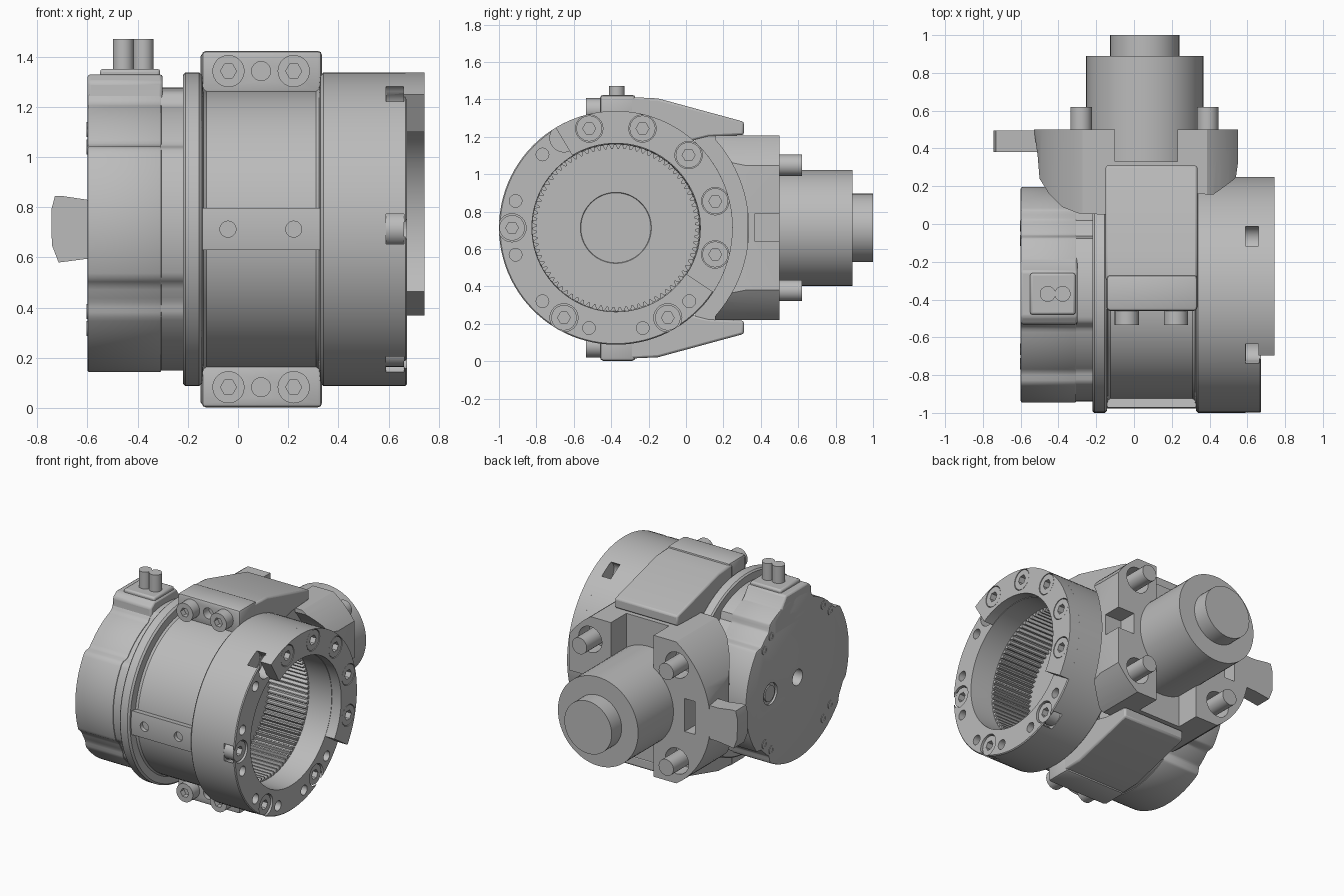
import bpy, bmesh
from math import sin, cos, pi, radians
from mathutils import Vector, Matrix

if "Cube" in bpy.data.objects:
    bpy.data.objects.remove(bpy.data.objects["Cube"], do_unlink=True)

metal = bpy.data.materials.new("grey_metal")
metal.use_nodes = True
metal.diffuse_color = (0.5, 0.5, 0.5, 1)
metal.node_tree.nodes["Principled BSDF"].inputs["Base Color"].default_value = (0.5, 0.5, 0.5, 1)

CY, CZ = -0.375, 0.713          # main axis, running along x
MX = 0.057                      # motor axis, running along y


def finish(name, bm, bevel=0):
    bmesh.ops.recalc_face_normals(bm, faces=bm.faces)
    mesh = bpy.data.meshes.new(name)
    bm.to_mesh(mesh)
    bm.free()
    mesh.materials.append(metal)
    ob = bpy.data.objects.new(name, mesh)
    bpy.context.collection.objects.link(ob)
    if bevel:
        mod = ob.modifiers.new("bevel", 'BEVEL')
        mod.width, mod.segments, mod.limit_method = bevel, 2, 'ANGLE'
    return ob


def place(axis, u, v, t):
    return {'X': (t, u, v), 'Y': (u, t, v), 'Z': (u, v, t)}[axis]


def prism(name, pts, axis, a, b, bevel=0):
    """Extrude a 2D outline along an axis from a to b."""
    bm = bmesh.new()
    low = [bm.verts.new(place(axis, u, v, a)) for u, v in pts]
    high = [bm.verts.new(place(axis, u, v, b)) for u, v in pts]
    bm.faces.new(low)
    bm.faces.new(high)
    for i in range(len(pts)):
        j = (i + 1) % len(pts)
        bm.faces.new((low[i], low[j], high[j], high[i]))
    return finish(name, bm, bevel)


def circle(u, v, r, n=32):
    return [(u + r * cos(2 * pi * i / n), v + r * sin(2 * pi * i / n)) for i in range(n)]


def rod(name, axis, u, v, r, a, b, n=32):
    return prism(name, circle(u, v, r, n), axis, a, b)


def box(name, x, y, z, bevel=0):
    return prism(name, [(x[0], y[0]), (x[1], y[0]), (x[1], y[1]), (x[0], y[1])], 'Z', z[0], z[1], bevel)


def polar(deg, r):
    return CY + r * cos(radians(deg)), CZ + r * sin(radians(deg))


def arc(name, r0, r1, d0, d1, a, b, bevel=0):
    """Ring segment around the main axis."""
    steps = [d0 + (d1 - d0) * i / 40 for i in range(41)]
    pts = [polar(d, r1) for d in steps] + [polar(d, r0) for d in reversed(steps)]
    return prism(name, pts, 'X', a, b, bevel)


def lathe(name, profile, n=96):
    """Revolve (x, radius) points around the main axis."""
    bm = bmesh.new()
    vs = [bm.verts.new((x, CY, CZ + r)) for x, r in profile]
    es = [bm.edges.new(p) for p in zip(vs, vs[1:])]
    bmesh.ops.spin(bm, geom=vs + es, cent=(0, CY, CZ), axis=(1, 0, 0), angle=2 * pi,
                   steps=n, use_merge=True)
    bmesh.ops.remove_doubles(bm, verts=bm.verts, dist=1e-5)
    return finish(name, bm)


def cut(ob, *cutters, op='DIFFERENCE'):
    bpy.context.view_layer.objects.active = ob
    for c in cutters:
        c.hide_render = True
        mod = ob.modifiers.new("cut", 'BOOLEAN')
        mod.operation, mod.object, mod.solver = op, c, 'EXACT'
        for name in [m.name for m in ob.modifiers]:
            bpy.ops.object.modifier_apply(modifier=name)
        bpy.data.objects.remove(c, do_unlink=True)
    return ob


# Socket screw head of unit radius, facing +x, shared by all screws
head = rod("screw_head", 'X', 0, 0, 1, -1.2, 0, 28)
cut(head, rod("socket_cutter", 'X', 0, 0, 0.5, -0.6, 0.1, 6))
head_mesh = head.data
bpy.data.objects.remove(head, do_unlink=True)


def screw(name, pos, r, direction=(1, 0, 0)):
    ob = bpy.data.objects.new(name, head_mesh)
    bpy.context.collection.objects.link(ob)
    turn = Vector((1, 0, 0)).rotation_difference(Vector(direction)).to_matrix().to_4x4()
    ob.matrix_world = Matrix.Translation(pos) @ turn @ Matrix.Scale(r, 4)


# Main body: rear flange, recessed waist, front ring and stepped gear bore
body = lathe("main_body", [
    (-0.22, 0), (-0.22, 0.615), (-0.21, 0.625), (-0.155, 0.625), (-0.143, 0.613), (-0.138, 0.565), (-0.125, 0.555),
    (0.31, 0.555), (0.323, 0.565), (0.328, 0.613), (0.34, 0.625), (0.667, 0.625), (0.673, 0.619),
    (0.673, 0.449), (0.5, 0.446), (0.2, 0.446), (0.2, 0.19), (0.195, 0.187), (0.195, 0)])
for d in range(60, 301, 60):
    cut(body, rod("rim_notch", 'X', *polar(d, 0.59), 0.068, 0.59, 0.661))
for d in (120, 180, 240, 300):
    cut(body, rod("counterbore", 'X', *polar(d, 0.555), 0.075, 0.592, 0.8))
for d in range(135, 316, 30):
    cut(body, rod("bolt_hole", 'X', *polar(d, 0.555), 0.034, 0.5, 0.8, 20))
for d in (180, 240, 300):
    screw("ring_screw", (0.662, *polar(d, 0.555)), 0.068)

# Raised ring segment with screws
segment = arc("raised_segment", 0.452, 0.625, -33.5, 121, 0.66, 0.744)
for d in range(-15, 106, 30):
    cut(segment, rod("counterbore", 'X', *polar(d, 0.55), 0.073, 0.68, 0.8))
    screw("segment_screw", (0.742, *polar(d, 0.55)), 0.069)

# Internal ring gear
TEETH = 80
bm = bmesh.new()
rings = []
for x in (0.19, 0.5):
    inner = []
    for i in range(TEETH * 4):
        r = 0.444 if i % 4 < 2 else 0.423
        inner.append(bm.verts.new((x, *polar(i * 90 / TEETH, r))))
    outer = [bm.verts.new((x, *polar(i * 90 / TEETH, 0.46))) for i in range(TEETH * 4)]
    rings.append((inner, outer))
(i0, o0), (i1, o1) = rings
for k in range(TEETH * 4):
    m = (k + 1) % (TEETH * 4)
    for p, q in ((i0, i1), (i1, o1), (o1, o0), (o0, i0)):
        bm.faces.new((p[k], p[m], q[m], q[k]))
finish("ring_gear", bm)

# Front rib with two holes
rib = arc("front_rib", 0.54, 0.602, 172, 188, -0.145, 0.333)
cut(rib, *[rod("rib_hole", 'Y', x, CZ, 0.032, -1.1, -0.95, 24) for x in (-0.04, 0.222)])

# End housing: scallops as (start angle, end angle, depth)
SCALLOPS = ((42, 54, 0.035), (109, 141, 0.04), (204, 213, 0.02), (306, 318, 0.035))


def housing_outline(shrink=0):
    pts = []
    for d in range(0, 360, 2):
        r = 0.57 - shrink
        for start, end, depth in SCALLOPS:
            r -= depth * max(0, 1 - max(0, start - d, d - end) / 4)
        pts.append(polar(d, r))
    return pts


housing = prism("end_housing", housing_outline(), 'X', -0.6, -0.305, 0.008)
prism("housing_neck", housing_outline(0.006), 'X', -0.31, -0.2)
cut(housing, rod("center_hole", 'X', CY, CZ, 0.055, -0.7, -0.45),
    rod("plug_recess", 'X', CY + 0.3, CZ, 0.075, -0.7, -0.585))
rod("end_plug", 'X', CY + 0.3, CZ, 0.055, -0.595, -0.55)
for d in (42, 54, 126, 138, 222, 234, 306, 318):
    screw("housing_screw", (-0.604, *polar(d, 0.49)), 0.03, (-1, 0, 0))

# Cable outlet on top of the housing
prism("outlet_boss", [(-0.55, 1.1), (-0.535, 1.22), (-0.53, 1.3), (-0.49, 1.33), (-0.25, 1.33), (-0.2, 1.26),
                      (-0.12, 1.2), (-0.12, 1.1)], 'X', -0.6, -0.3, 0.012)
box("outlet_plate", (-0.55, -0.31), (-0.48, -0.26), (1.31, 1.352), 0.012)
for x in (-0.457, -0.378):
    rod("cable_pin", 'Z', x, -0.37, 0.042, 1.34, 1.47, 24)

# Clamp arms, lugs and screws, mirrored above and below
for side in (1, -1):
    def h(z):
        return CZ + side * (z - CZ)
    arm = [(-0.3, 1.23), (-0.3, 1.412), (-0.15, 1.405), (0.31, 1.28), (0.31, 1.21), (0.12, 1.2), (0, 1.17)]
    prism("clamp_arm", [(y, h(z)) for y, z in arm], 'X', -0.15, 0.335, 0.012)
    lug = box("clamp_lug", (-0.145, 0.335), (-0.46, -0.27), sorted((h(1.25), h(1.424))), 0.018)
    cut(lug, rod("pin_hole", 'Y', 0.092, h(1.343), 0.038, -0.5, -0.4, 24))
    for x in (-0.038, 0.222):
        screw("clamp_screw", (x, -0.535, h(1.343)), 0.064, (0, -1, 0))

# Motor flange saddle: plan outline trimmed by a disc and cleared for the body
saddle = prism("motor_saddle", [
    (-0.53, 0.5), (-0.51, 0.36), (-0.5, 0.24), (-0.45, 0.16), (-0.38, 0.09), (-0.29, 0.055), (-0.15, 0.05),
    (0.33, 0.05), (0.33, 0.16), (0.42, 0.155), (0.49, 0.18), (0.54, 0.25), (0.55, 0.32), (0.55, 0.5)], 'Z', 0.22, 1.208)
cut(saddle, rod("trim_disc", 'Y', MX, CZ, 0.595, -0.2, 0.7, 96), op='INTERSECT')
cut(saddle, rod("body_clearance", 'X', CY, CZ, 0.6, -0.8, 0.335, 96),
    rod("ring_clearance", 'X', CY, CZ, 0.71, 0.33, 0.8, 96),
    box("top_notch", (-0.1, 0.23), (0.33, 0.6), (0.93, 1.4)),
    box("bottom_notch", (-0.1, 0.23), (0.33, 0.6), (0.1, 0.5)),
    box("side_notch", (0.42, 0.7), (0.37, 0.6), (0.64, 0.79)),
    box("side_window", (-0.42, -0.34), (0.1, 0.6), (0.6, 0.83)))
for x in (-0.28, 0.39):
    for z in (1.048, 0.378):
        cut(saddle, rod("bolt_pocket", 'Y', x, z, 0.09, 0.38, 0.6))
        rod("motor_bolt", 'Y', x, z, 0.057, 0.3, 0.62, 28)

# Side ear on the saddle
prism("side_ear", [(-0.715, 0.58), (-0.742, 0.65), (-0.744, 0.79), (-0.73, 0.845), (-0.7, 0.845), (-0.6, 0.83),
                   (-0.45, 0.83), (-0.45, 0.6), (-0.6, 0.595)], 'Y', 0.38, 0.495)

# Motor
rod("motor_body", 'Y', MX, CZ, 0.31, 0.33, 0.89, 64)
rod("motor_end_cap", 'Y', MX, CZ, 0.183, 0.88, 1.0, 48)

# Smooth shading with sharp edges kept
for ob in bpy.context.view_layer.objects:
    ob.select_set(ob.type == 'MESH')
bpy.context.view_layer.objects.active = body
bpy.ops.object.shade_smooth_by_angle(angle=radians(30))
